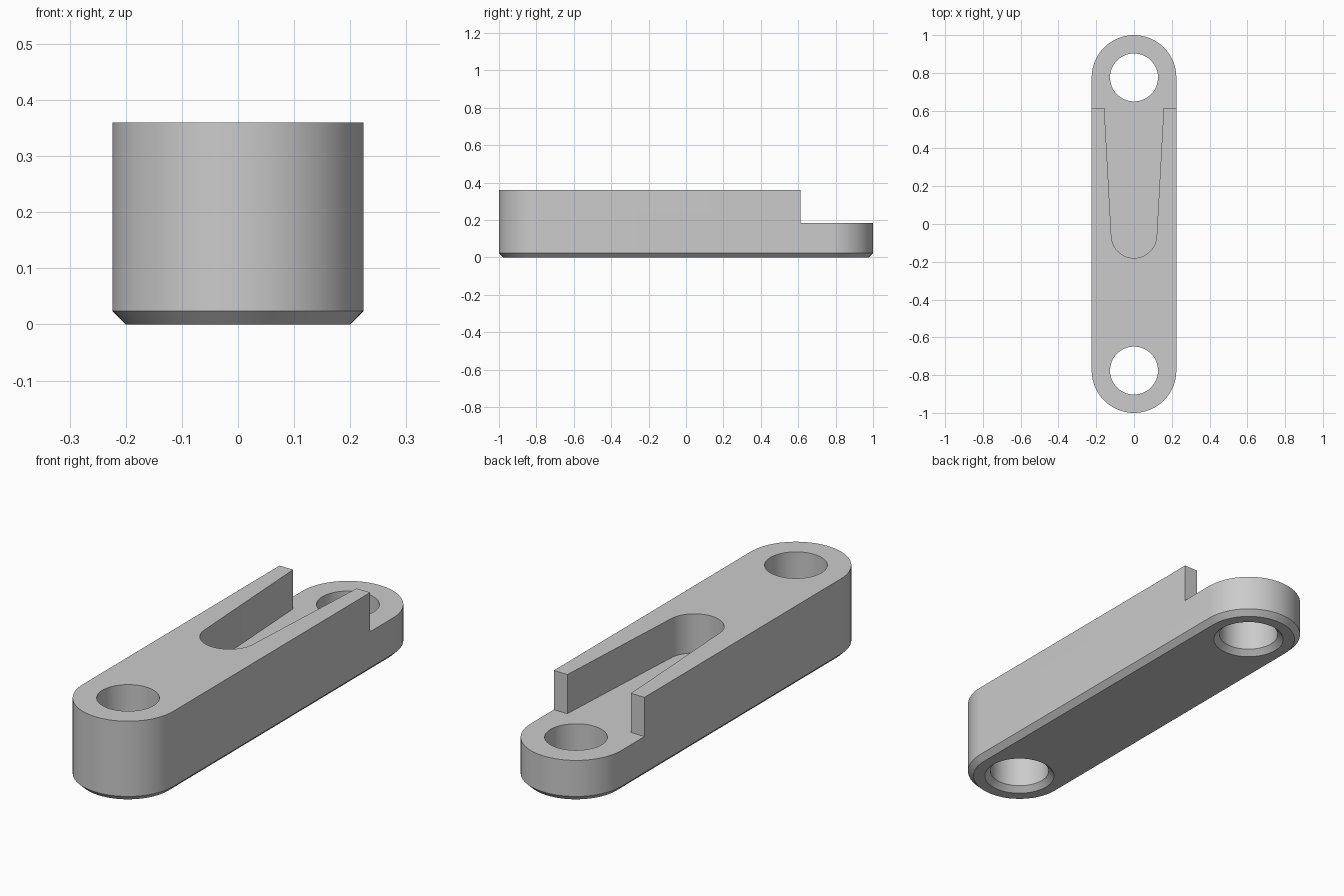
import bpy
import bmesh
from math import sin, cos, pi, radians

cube = bpy.data.objects.get("Cube")
if cube:
    bpy.data.objects.remove(cube, do_unlink=True)

HEIGHT, STEP_Z, CHAMFER = 0.36, 0.185, 0.024
END_RADIUS, HOLE_RADIUS, HOLE_Y = 0.224, 0.127, 0.776
STEP_Y, SLOT_Y, SLOT_RADIUS, SLOT_MOUTH = 0.613, -0.06, 0.12, 0.157


def arc(cy, radius, start, end, steps):
    angles = [radians(start + (end - start) * i / steps) for i in range(steps + 1)]
    return [(radius * cos(a), cy + radius * sin(a)) for a in angles]


def stadium(radius):
    return arc(HOLE_Y, radius, 0, 180, 48) + arc(-HOLE_Y, radius, 180, 360, 48)


def loft(name, layers):
    """Solid through matching outlines, given as (z, points) from bottom to top."""
    bm = bmesh.new()
    rings = [[bm.verts.new((x, y, z)) for x, y in pts] for z, pts in layers]
    for low, high in zip(rings, rings[1:]):
        for i in range(len(low)):
            j = (i + 1) % len(low)
            bm.faces.new((low[i], low[j], high[j], high[i]))
    bm.faces.new(rings[0][::-1])
    bm.faces.new(rings[-1])
    bmesh.ops.recalc_face_normals(bm, faces=bm.faces[:])
    mesh = bpy.data.meshes.new(name)
    bm.to_mesh(mesh)
    bm.free()
    obj = bpy.data.objects.new(name, mesh)
    bpy.context.collection.objects.link(obj)
    return obj


def cut(target, cutter):
    cutter.hide_render = True
    bpy.context.view_layer.objects.active = target
    mod = target.modifiers.new(cutter.name, 'BOOLEAN')
    mod.operation, mod.solver, mod.object = 'DIFFERENCE', 'EXACT', cutter
    bpy.ops.object.modifier_apply(modifier=mod.name)
    bpy.data.objects.remove(cutter, do_unlink=True)


# Link body with round ends and a chamfered bottom edge
body = loft("link_body", [(0, stadium(END_RADIUS - CHAMFER)),
                          (CHAMFER, stadium(END_RADIUS)),
                          (HEIGHT, stadium(END_RADIUS))])

# Flared slot that opens into the lowered back end
outline = arc(SLOT_Y, SLOT_RADIUS, 183, 357, 48)
outline += [(SLOT_MOUTH, STEP_Y), (0.4, STEP_Y), (0.4, 1.2),
            (-0.4, 1.2), (-0.4, STEP_Y), (-SLOT_MOUTH, STEP_Y)]
cut(body, loft("slot_cutter", [(STEP_Z, outline), (HEIGHT + 0.2, outline)]))

# Pin holes, countersunk from below
for y in (-HOLE_Y, HOLE_Y):
    def ring(radius):
        return arc(y, radius, 0, 354, 59) if radius else []
    cut(body, loft("hole_cutter", [(-CHAMFER, ring(HOLE_RADIUS + 2 * CHAMFER)),
                                   (CHAMFER, ring(HOLE_RADIUS)),
                                   (HEIGHT + 0.2, ring(HOLE_RADIUS))]))

# Plain grey material
grey = bpy.data.materials.new("light_grey")
grey.use_nodes = True
colour = (0.6, 0.6, 0.6, 1)
grey.diffuse_color = colour
grey.node_tree.nodes["Principled BSDF"].inputs["Base Color"].default_value = colour
body.data.materials.clear()
body.data.materials.append(grey)
for face in body.data.polygons:
    face.material_index = 0

# Smooth round walls, sharp edges
bpy.ops.object.select_all(action='DESELECT')
body.select_set(True)
bpy.context.view_layer.objects.active = body
bpy.ops.object.shade_smooth_by_angle(angle=radians(30))
